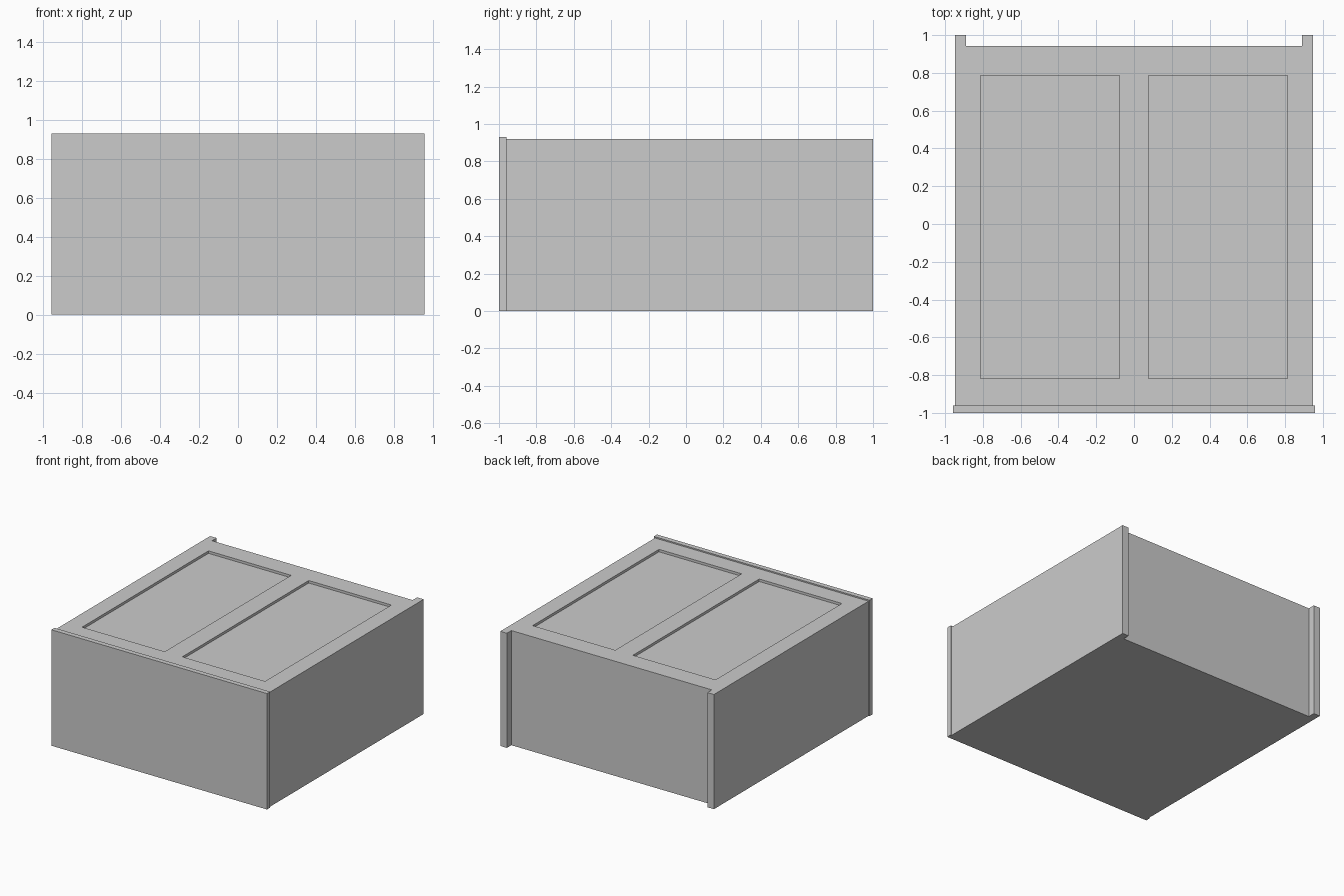
import bpy, bmesh

if "Cube" in bpy.data.objects:
    bpy.data.objects.remove(bpy.data.objects["Cube"])

def prism(name, outline, z0, z1):
    """Extrude a closed xy outline from z0 to z1."""
    bm = bmesh.new()
    face = bm.faces.new([bm.verts.new((x, y, z0)) for x, y in outline])
    ext = bmesh.ops.extrude_face_region(bm, geom=[face])
    for v in ext["geom"]:
        if isinstance(v, bmesh.types.BMVert):
            v.co.z = z1
    bmesh.ops.recalc_face_normals(bm, faces=bm.faces)
    mesh = bpy.data.meshes.new(name)
    bm.to_mesh(mesh)
    bm.free()
    obj = bpy.data.objects.new(name, mesh)
    bpy.context.collection.objects.link(obj)
    return obj

def rect(x0, x1, y0, y1):
    return [(x0, y0), (x1, y0), (x1, y1), (x0, y1)]

W, TOP = 0.948, 0.92      # body half width and height
DEPTH = 0.02              # recess depth

# Cabinet body, with the side walls running past the back panel
half = [(W, -0.96), (W, 1.0), (0.89, 1.0), (0.89, 0.943)]
body = prism("cabinet_body", half + [(-x, y) for x, y in reversed(half)], 0, TOP)

# Slightly larger front panel
prism("front_panel", rect(-0.957, 0.957, -1.0, -0.96), 0, 0.93)

# Two shallow recessed panels in the top
for side, x0, x1 in (("left", -0.812, -0.078), ("right", 0.078, 0.812)):
    cutter = prism(side + "_recess_cutter", rect(x0, x1, -0.817, 0.785), TOP - DEPTH, TOP + 0.1)
    cutter.hide_render = True
    cutter.hide_set(True)
    mod = body.modifiers.new(side + "_recess", 'BOOLEAN')
    mod.operation = 'DIFFERENCE'
    mod.solver = 'EXACT'
    mod.object = cutter
